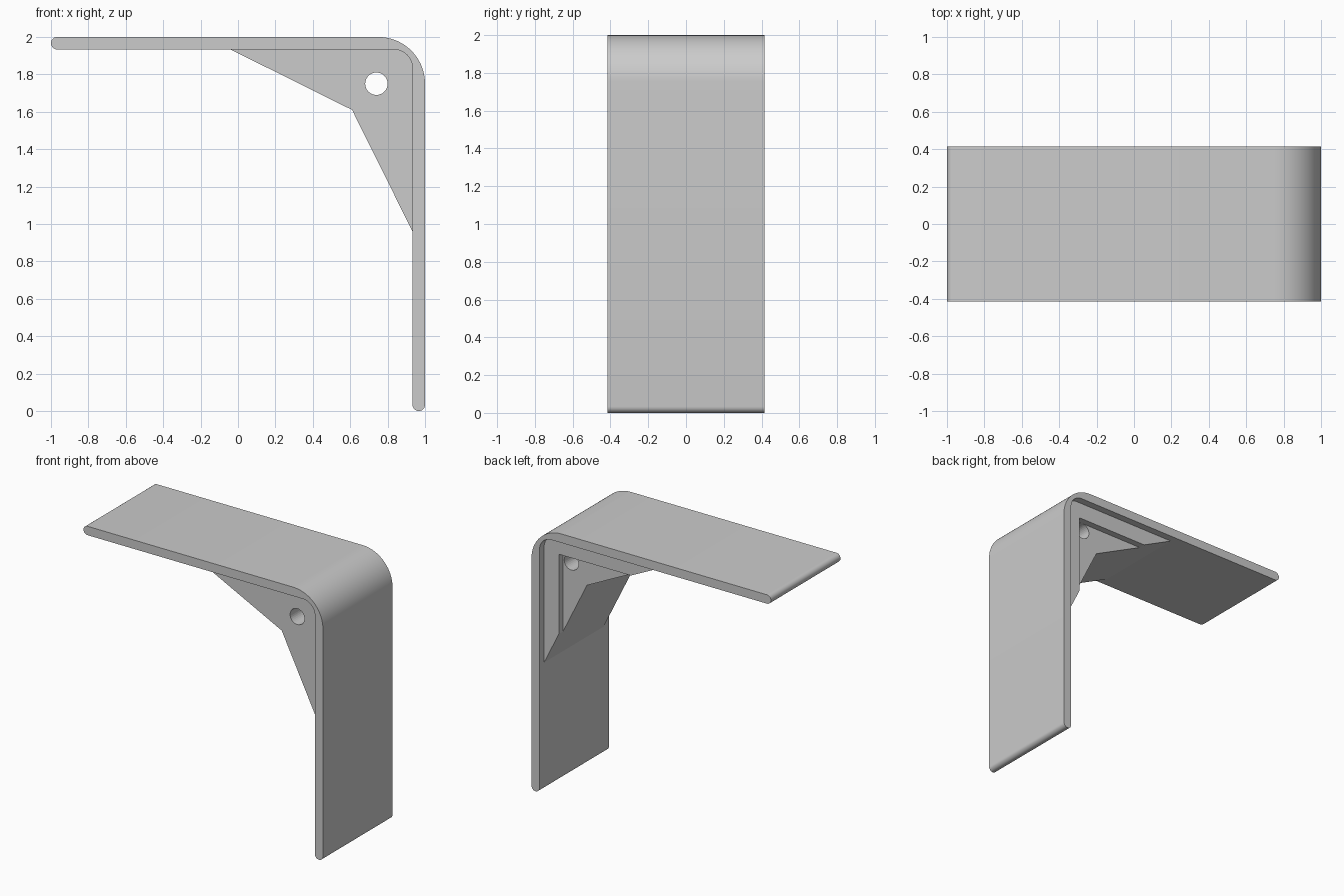
import bpy, bmesh, math

if "Cube" in bpy.data.objects:
    bpy.data.objects.remove(bpy.data.objects["Cube"])

grey = bpy.data.materials.new("plain grey")
grey.diffuse_color = (0.6, 0.6, 0.6, 1)
grey.use_nodes = True
grey.node_tree.nodes["Principled BSDF"].inputs["Base Color"].default_value = grey.diffuse_color


def arc(cx, cz, r, a0, a1, n):
    """Points on an arc in the xz plane, angles in degrees."""
    angles = [math.radians(a0 + (a1 - a0) * i / n) for i in range(n + 1)]
    return [(cx + r * math.cos(a), cz + r * math.sin(a)) for a in angles]


def extrude(name, profile, y0, y1):
    """Solid made by extruding an xz profile from y0 to y1."""
    bm = bmesh.new()
    face = bm.faces.new([bm.verts.new((x, y0, z)) for x, z in profile])
    new = bmesh.ops.extrude_face_region(bm, geom=[face])["geom"]
    bmesh.ops.translate(bm, vec=(0, y1 - y0, 0),
                        verts=[v for v in new if isinstance(v, bmesh.types.BMVert)])
    bmesh.ops.recalc_face_normals(bm, faces=bm.faces[:])
    mesh = bpy.data.meshes.new(name)
    bm.to_mesh(mesh)
    bm.free()
    mesh.materials.append(grey)
    obj = bpy.data.objects.new(name, mesh)
    bpy.context.collection.objects.link(obj)
    return obj


def cut(target, cutter):
    mod = target.modifiers.new(cutter.name, "BOOLEAN")
    mod.operation, mod.solver, mod.object = "DIFFERENCE", "EXACT", cutter
    cutter.hide_render = True
    cutter.hide_set(True)


def smooth(obj):
    bpy.ops.object.select_all(action="DESELECT")
    obj.select_set(True)
    bpy.context.view_layer.objects.active = obj
    bpy.ops.object.shade_smooth_by_angle(angle=math.radians(25))


# Bent plate with rounded ends and a rounded corner
T = 0.067
R = T / 2
profile = (arc(-1 + R, 2 - R, R, 270, 90, 12)
           + arc(0.75, 1.75, 0.25, 90, 0, 20)
           + arc(1 - R, R, R, 0, -180, 12)
           + arc(0.833, 1.833, 0.1, 0, 90, 12))
plate = extrude("bent_plate", profile, -0.415, 0.415)
smooth(plate)

# Corner gusset, its outer corner buried in the plate
gusset = extrude("corner_gusset",
                 [(-0.04, 1.933), (0.61, 1.61), (0.933, 0.96), (0.95, 0.96),
                  (0.95, 1.88), (0.88, 1.95), (-0.04, 1.95)], -0.35, 0.36)

# Shallow step in the back of the gusset
cut(gusset, extrude("step_cutter", [(-0.5, 0.5), (0.81, 0.5), (0.81, 1.81), (-0.5, 1.81)],
                    0.31, 0.6))

# Round hole through the gusset
cut(gusset, extrude("hole_cutter", arc(0.74, 1.75, 0.06, 0, 348.75, 31), -0.6, 0.6))
smooth(gusset)
